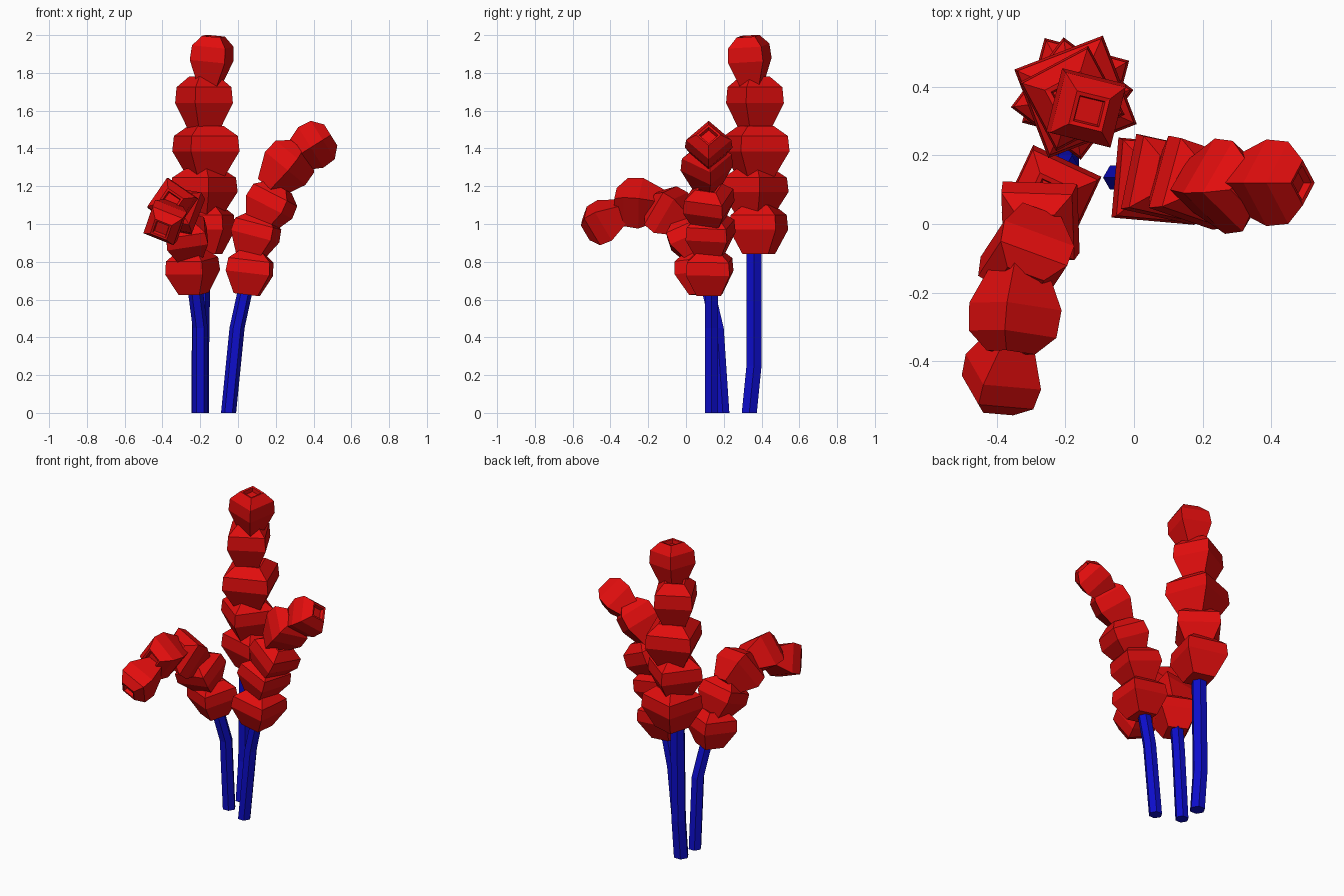
import bpy, bmesh, math
from mathutils import Vector, Quaternion

cube = bpy.data.objects.get("Cube")
if cube:
    bpy.data.objects.remove(cube, do_unlink=True)


def material(name, colour):
    m = bpy.data.materials.new(name)
    m.use_nodes = True
    m.diffuse_color = colour
    m.node_tree.nodes["Principled BSDF"].inputs["Base Color"].default_value = colour
    return m


RED = material("bloom red", (0.75, 0.004, 0.004, 1))
BLUE = material("stem blue", (0.004, 0.004, 0.6, 1))

# Bud outline: height fraction, radius fraction; last ring is the sunken tip
BUD = [(0, 0.55), (0.5, 1.0), (0.8, 0.95), (1, 0.52), (0.99, 0.4), (0.9, 0.36)]


def loft(name, rings, mat):
    """Skin a list of equal-length point rings and cap both ends."""
    bm = bmesh.new()
    loops = [[bm.verts.new(p) for p in ring] for ring in rings]
    n = len(loops[0])
    for a, b in zip(loops, loops[1:]):
        for i in range(n):
            j = (i + 1) % n
            bm.faces.new((a[i], a[j], b[j], b[i]))
    bm.faces.new(loops[0][::-1])
    bm.faces.new(loops[-1])
    bmesh.ops.recalc_face_normals(bm, faces=bm.faces)
    mesh = bpy.data.meshes.new(name)
    bm.to_mesh(mesh)
    bm.free()
    mesh.materials.append(mat)
    obj = bpy.data.objects.new(name, mesh)
    bpy.context.collection.objects.link(obj)


def ring(radius, z, sides):
    return [Vector((radius * math.cos(math.tau * i / sides),
                    radius * math.sin(math.tau * i / sides), z)) for i in range(sides)]


def bud(name, centre, axis, radius, length, twist):
    up = Vector((0, 0, 1))
    turn = up.rotation_difference(Vector(axis)) @ Quaternion(up, math.radians(twist))
    loft(name, [[Vector(centre) + turn @ p for p in ring(radius * r, (t - 0.5) * length, 4)]
                for t, r in BUD], RED)


def stem(name, path, radius):
    loft(name, [[Vector(c) + p for p in ring(radius, 0, 6)] for c in path], BLUE)


# Stems
stem("tall_stem", [(-.2, .335, 0), (-.2, .36, .25), (-.19, .36, .95)], .046)
stem("right_stem", [(-.2, .195, 0), (-.2, .165, .45), (-.23, .11, .68)], .04)
stem("left_stem", [(-.05, .135, 0), (-.005, .135, .45), (.045, .135, .68), (.075, .135, .86)], .04)

# Buds on each stalk: centre, axis, radius, length, twist
STALKS = {
    "tall": [
        ((-.17, .385, .97), (0, 0, 1), .18, .26, 30),
        ((-.18, .365, 1.17), (0, 0, 1), .18, .25, 8),
        ((-.17, .37, 1.385), (0, 0, 1), .195, .27, 66),
        ((-.18, .365, 1.64), (0, 0, 1), .16, .28, 73),
        ((-.14, .338, 1.865), (.08, -.08, 1), .135, .26, 31),
    ],
    "right": [
        ((-.24, .085, .745), (-.05, -.1, 1), .155, .23, 20),
        ((-.27, .02, .92), (-.15, -.4, .9), .155, .22, 45),
        ((-.31, -.08, 1.06), (-.2, -.8, .55), .155, .23, 20),
        ((-.345, -.24, 1.11), (-.1, -1, .08), .137, .27, 5),
        ((-.38, -.43, 1.02), (-.24, -.84, -.42), .128, .23, 5),
    ],
    "left": [
        ((.06, .125, .74), (.12, 0, 1), .165, .23, 40),
        ((.09, .13, .935), (.25, 0, .95), .158, .23, 33),
        ((.165, .12, 1.09), (.45, 0, .88), .155, .24, 28),
        ((.25, .11, 1.295), (.62, 0, .75), .14, .27, 8),
        ((.385, .12, 1.405), (.8, 0, .5), .126, .25, 0),
    ],
}
for stalk, buds in STALKS.items():
    for i, spec in enumerate(buds, 1):
        bud(f"{stalk}_bud_{i}", *spec)
